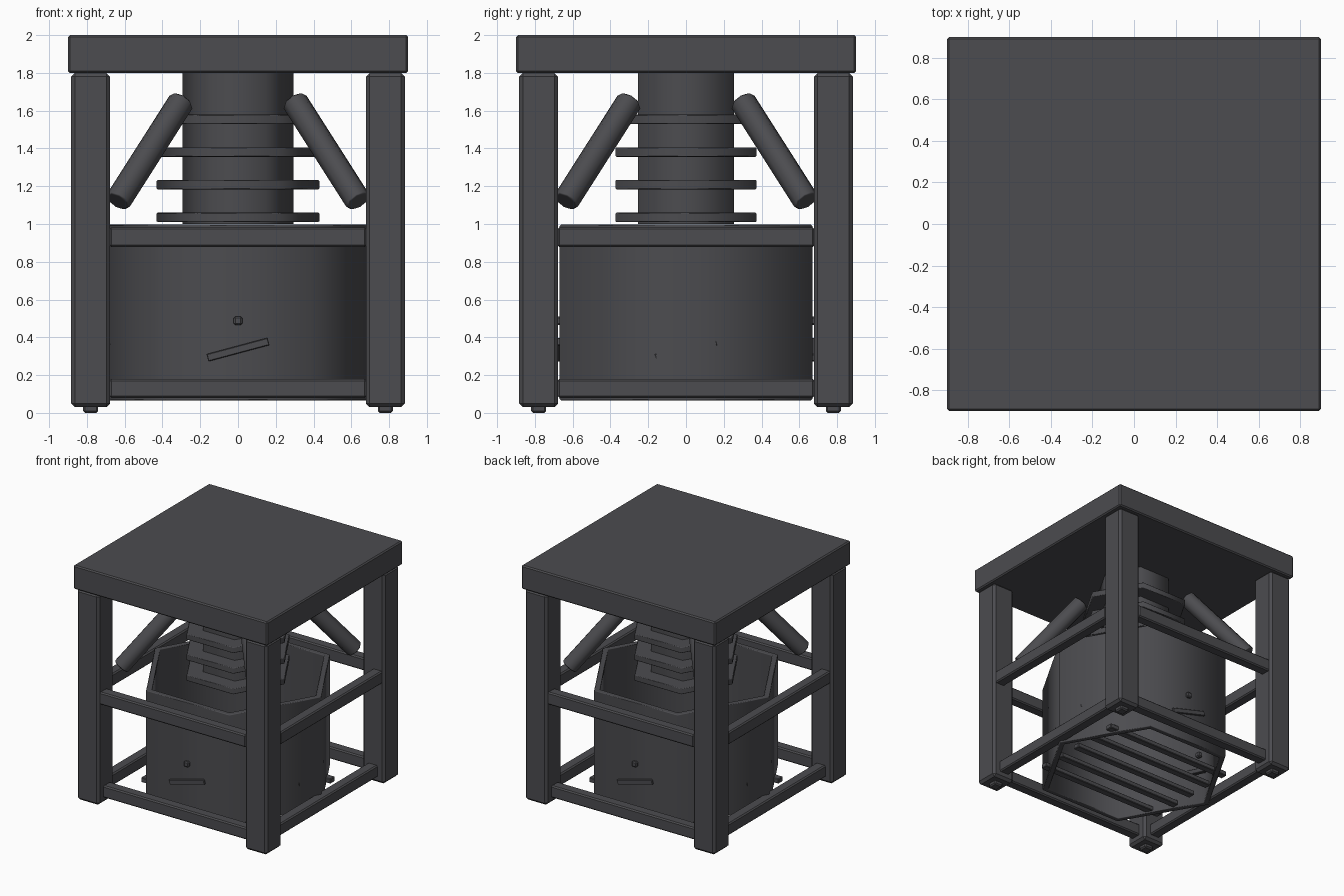
import bpy, math
from mathutils import Vector, Matrix

if "Cube" in bpy.data.objects:
    bpy.data.objects.remove(bpy.data.objects["Cube"])

mat = bpy.data.materials.new("dark_grey")
mat.diffuse_color = (0.072, 0.072, 0.079, 1)
mat.use_nodes = True
mat.node_tree.nodes["Principled BSDF"].inputs["Base Color"].default_value = mat.diffuse_color


def add_bevel(o, width):
    b = o.modifiers.new("bevel", "BEVEL")
    b.width, b.segments, b.limit_method = width, 1, "ANGLE"
    b.angle_limit = math.radians(70)
    return b


def finish(o, name, bevel, smooth):
    o.name = name
    o.data.materials.append(mat)
    bpy.ops.object.transform_apply(location=False, rotation=True, scale=True)
    if smooth:
        bpy.ops.object.shade_smooth_by_angle(angle=math.radians(65))
    if bevel:
        add_bevel(o, bevel).harden_normals = smooth
    return o


def box(name, loc, size, rot=(0, 0, 0), bevel=0.01):
    bpy.ops.mesh.primitive_cube_add(size=1, location=loc, rotation=rot)
    o = bpy.context.object
    o.scale = size
    return finish(o, name, bevel, False)


def hexagon(name, radius, z0, z1, fill="NGON", bevel=0.0):
    # six-sided prism with corners on the x axis
    bpy.ops.mesh.primitive_cylinder_add(
        vertices=6, radius=radius, depth=z1 - z0, end_fill_type=fill,
        location=(0, 0, (z0 + z1) / 2), rotation=(0, 0, math.pi / 2))
    return finish(bpy.context.object, name, bevel, True)


# square top slab
box("top_slab", (0, 0, 1.9), (1.8, 1.8, 0.2), bevel=0.01)

# legs, feet and corner braces
for sx in (-1, 1):
    for sy in (-1, 1):
        box("leg", (sx * 0.78, sy * 0.78, 0.915), (0.206, 0.206, 1.77), bevel=0.02)
        box("foot", (sx * 0.78, sy * 0.78, 0.025), (0.08, 0.08, 0.05), bevel=0.01)
        a = Vector((sx * 0.638, sy * 0.638, 1.118))
        b = Vector((sx * 0.298, sy * 0.298, 1.652))
        d = b - a
        bpy.ops.mesh.primitive_cylinder_add(
            vertices=8, radius=0.07, depth=d.length, location=(a + b) / 2,
            rotation=d.to_track_quat("Z", "Y").to_euler())
        finish(bpy.context.object, "corner_brace", 0.01, True)

# rails, knobs and slanted handles on all four sides
for i in range(4):
    ang = i * math.pi / 2
    R = Matrix.Rotation(ang, 3, "Z")
    box("lower_rail", R @ Vector((0, -0.78, 0.13)), (1.36, 0.09, 0.1), (0, 0, ang))
    box("upper_rail", R @ Vector((0, -0.825, 0.93)), (1.36, 0.09, 0.105), (0, 0, ang))
    box("knob", R @ Vector((0, -0.672, 0.487)), (0.045, 0.04, 0.045), (0, 0, ang), 0.008)
    tilt = (R @ Matrix.Rotation(math.radians(-15), 3, "Y")).to_euler()
    box("handle", R @ Vector((0, -0.665, 0.335)), (0.335, 0.035, 0.04), tilt, 0.004)

# open hexagonal drum
drum = hexagon("drum", 0.772, 0.065, 0.998, "NOTHING")
s = drum.modifiers.new("wall", "SOLIDIFY")
s.thickness, s.offset, s.use_even_offset = 0.045, -1, True
add_bevel(drum, 0.008).harden_normals = True

# grate slats in the bottom of the drum
for i in range(-2, 3):
    box("grate_slat", (0, i * 0.2, 0.1), (1.2, 0.06, 0.04), bevel=0.005)

# central column with cooling rings
hexagon("column", 0.293, 1.0, 1.82)
for i in range(4):
    z = 1.035 + i * 0.173
    hexagon("column_ring", 0.432, z - 0.025, z + 0.025, bevel=0.006)
